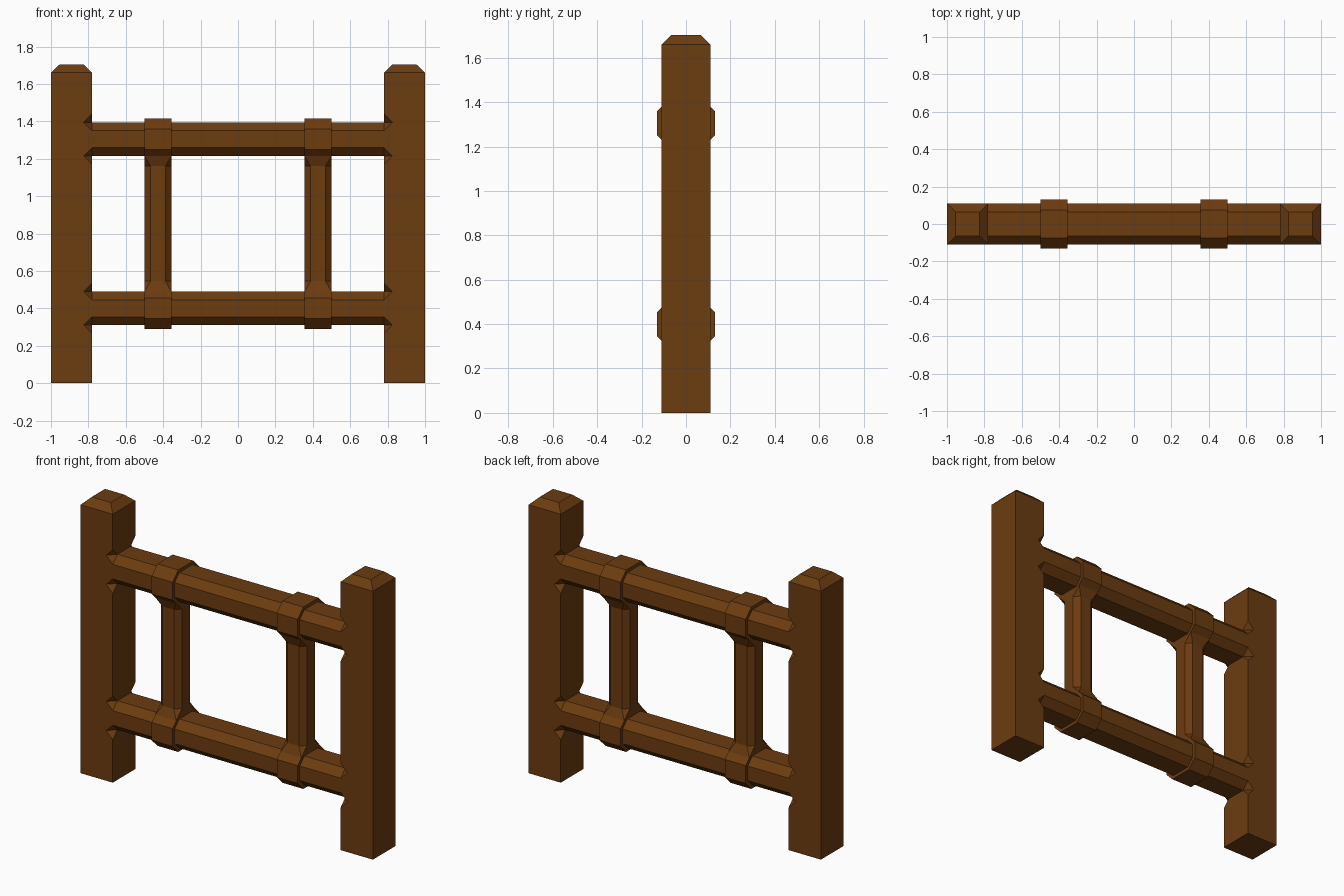
import bpy, bmesh, math
from mathutils import Vector

if "Cube" in bpy.data.objects:
    bpy.data.objects.remove(bpy.data.objects["Cube"])

wood = bpy.data.materials.new("brown_wood")
wood.diffuse_color = (0.15, 0.045, 0.005, 1)
wood.use_nodes = True
wood.node_tree.nodes["Principled BSDF"].inputs["Base Color"].default_value = wood.diffuse_color


def finish(bm, name):
    mesh = bpy.data.meshes.new(name)
    bm.to_mesh(mesh)
    bm.free()
    mesh.materials.append(wood)
    ob = bpy.data.objects.new(name, mesh)
    bpy.context.collection.objects.link(ob)
    return ob


def add_hull(bm, points):
    """Add a convex solid with flat, merged faces."""
    part = bmesh.new()
    for p in points:
        part.verts.new(p)
    bmesh.ops.convex_hull(part, input=part.verts[:])
    bmesh.ops.dissolve_limit(part, angle_limit=math.radians(0.5),
                             verts=part.verts[:], edges=part.edges[:])
    bmesh.ops.recalc_face_normals(part, faces=part.faces[:])
    tmp = bpy.data.meshes.new("tmp")
    part.to_mesh(tmp)
    part.free()
    bm.from_mesh(tmp)
    bpy.data.meshes.remove(tmp)


def hull(name, points):
    bm = bmesh.new()
    add_hull(bm, points)
    return finish(bm, name)


def rect(cx, hx, hy, z):
    return [(cx + i * hx, j * hy, z) for i in (-1, 1) for j in (-1, 1)]


def octagon(hw, hh, c):
    """Rectangle corners cut by c, as 2D points."""
    return [(i * a, j * b) for i in (-1, 1) for j in (-1, 1)
            for a, b in ((hw, hh - c), (hw - c, hh))]


POST_X, POST_H, RAIL_END = 0.89, 0.11, 0.78
LOW, HIGH = 0.40, 1.305          # rail centre heights
BAR_X, BAR_H = 0.428, 0.0715
C = 0.045                        # rail edge chamfer

# Posts with chamfered caps and corner notches where the rails meet
for s, side in ((-1, "left"), (1, "right")):
    post = hull(side + "_post", rect(s * POST_X, POST_H, 0.11, 0)
                + rect(s * POST_X, POST_H, 0.11, 1.66)
                + rect(s * POST_X, POST_H - C, 0.11 - C, 1.703))
    bm = bmesh.new()
    for zc in (LOW, HIGH):
        for dz in (-0.09, 0.09):
            for y in (-0.11, 0.11):
                centre = Vector((s * RAIL_END, y, zc + dz))
                add_hull(bm, [centre + Vector([k * C if a == i else 0 for i in range(3)])
                              for a in range(3) for k in (-1, 1)])
    cutter = finish(bm, side + "_notch_cutter")
    mod = post.modifiers.new("notches", 'BOOLEAN')
    mod.operation = 'DIFFERENCE'
    mod.solver = 'EXACT'
    mod.object = cutter
    bpy.context.view_layer.objects.active = post
    bpy.ops.object.modifier_apply(modifier=mod.name)
    bpy.data.objects.remove(cutter)

# Rails
for zc, level in ((LOW, "lower"), (HIGH, "upper")):
    hull(level + "_rail", [(x, y, zc + z) for x in (-RAIL_END, RAIL_END)
                           for y, z in octagon(0.11, 0.09, C)])

# Uprights with collars around the rails and flared ends
for s, side in ((-1, "left"), (1, "right")):
    cx = s * BAR_X
    bar = [(cx + x, y) for x, y in octagon(BAR_H, BAR_H, 0.032)]
    z0, z1 = LOW + 0.145, HIGH - 0.145
    hull(side + "_upright", [(x, y, z) for x, y in bar for z in (z0, z1)])
    for zc, inward, level in ((LOW, 1, "lower"), (HIGH, -1, "upper")):
        profile = ((0.13, 0.055), (0.13, -0.055), (0.075, -0.11), (0.095, 0.09))
        hull(f"{side}_{level}_collar",
             [(cx + i * BAR_H, j * y, zc + inward * z)
              for i in (-1, 1) for j in (-1, 1) for y, z in profile])
        hull(f"{side}_{level}_flare",
             rect(cx, BAR_H, 0.095, zc + inward * 0.09)
             + [(x, y, zc + inward * 0.145) for x, y in bar])
